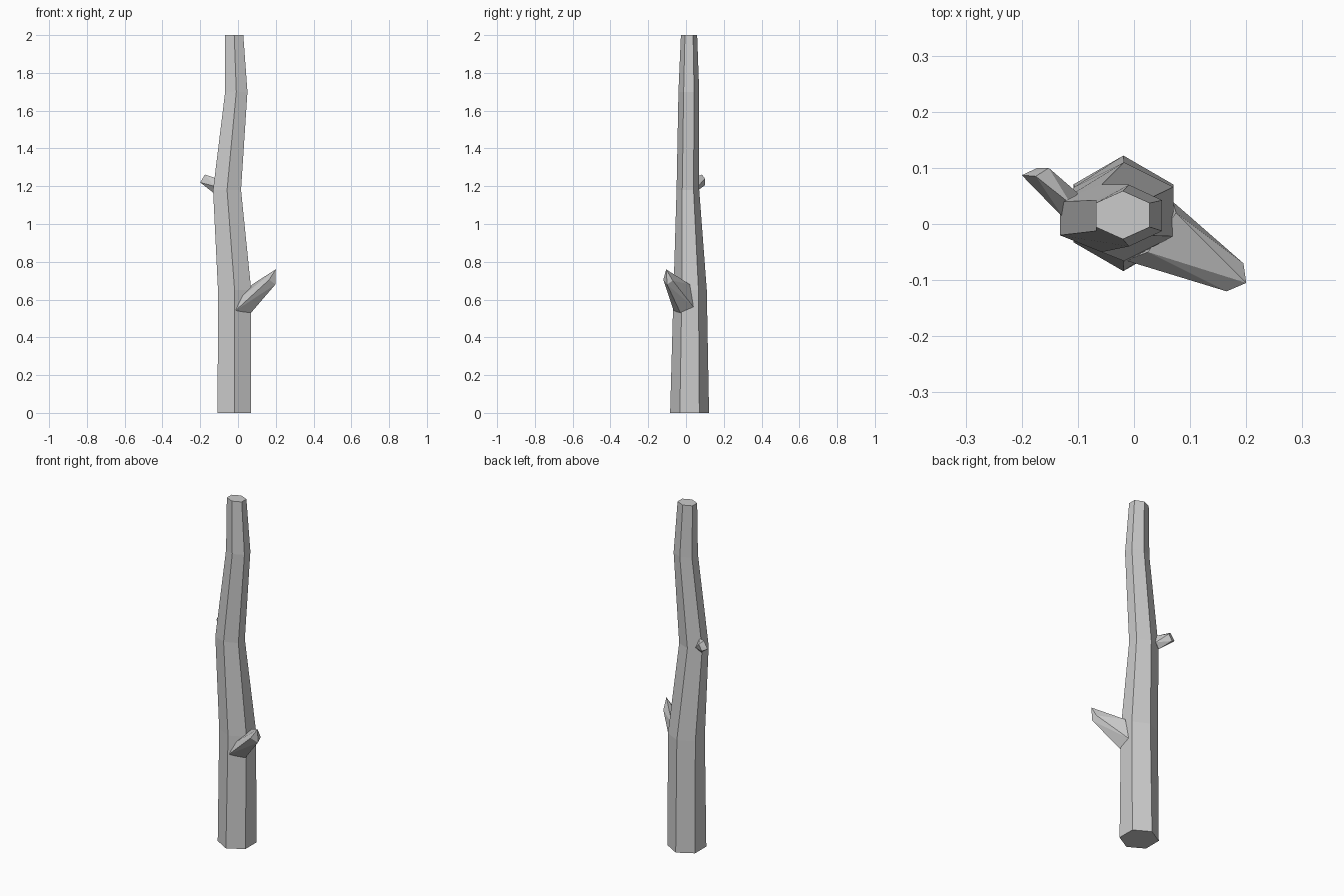
import bpy, bmesh, math

if "Cube" in bpy.data.objects:
    bpy.data.objects.remove(bpy.data.objects["Cube"])


def finish(bm, name):
    bmesh.ops.recalc_face_normals(bm, faces=bm.faces)
    mesh = bpy.data.meshes.new(name)
    bm.to_mesh(mesh)
    bm.free()
    obj = bpy.data.objects.new(name, mesh)
    bpy.context.collection.objects.link(obj)
    return obj


def lofted_trunk(name, rings, sides=6):
    """Each ring: centre x, centre y, height, half width in x, half depth in y."""
    bm = bmesh.new()
    loops = []
    for cx, cy, z, hx, hy in rings:
        loop = []
        for i in range(sides):
            a = math.radians(90) + i * math.tau / sides
            x = cx + hx / math.cos(math.pi / 6) * math.cos(a)
            loop.append(bm.verts.new((x, cy + hy * math.sin(a), z)))
        loops.append(loop)
    for lo, hi in zip(loops, loops[1:]):
        for i in range(sides):
            j = (i + 1) % sides
            bm.faces.new((lo[i], lo[j], hi[j], hi[i]))
    bm.faces.new(loops[0][::-1])
    bm.faces.new(loops[-1])
    return finish(bm, name)


def stub(name, base, tip):
    """Four-sided tapering branch from a base loop to a cut tip loop."""
    bm = bmesh.new()
    for p in base + tip:
        bm.verts.new(p)
    bmesh.ops.convex_hull(bm, input=bm.verts)
    bmesh.ops.dissolve_limit(bm, angle_limit=0.03, verts=bm.verts, edges=bm.edges)
    return finish(bm, name)


# Bent, tapering six-sided trunk
lofted_trunk("trunk", [
    (-0.019, 0.019, 0.00, 0.089, 0.103),
    (-0.018, 0.022, 0.65, 0.088, 0.088),
    (-0.058, 0.010, 1.18, 0.074, 0.060),
    (-0.009, 0.015, 1.70, 0.059, 0.055),
    (-0.020, 0.016, 2.00, 0.048, 0.043),
])

# Lower branch, pointing right and forward
stub("lower_branch",
     [(-0.015, -0.065, 0.54), (0.069, -0.03, 0.53), (0.069, 0.04, 0.56),
      (0.075, 0.02, 0.68), (0.025, -0.05, 0.62)],
     [(0.165, -0.12, 0.705), (0.198, -0.10, 0.68),
      (0.195, -0.07, 0.70), (0.20, -0.105, 0.76)])

# Upper branch, pointing left and back
stub("upper_branch",
     [(-0.13, 0.045, 1.165), (-0.125, 0.01, 1.20),
      (-0.10, 0.055, 1.19), (-0.112, 0.035, 1.24)],
     [(-0.20, 0.087, 1.22), (-0.172, 0.10, 1.205),
      (-0.152, 0.10, 1.24), (-0.175, 0.085, 1.262)])
